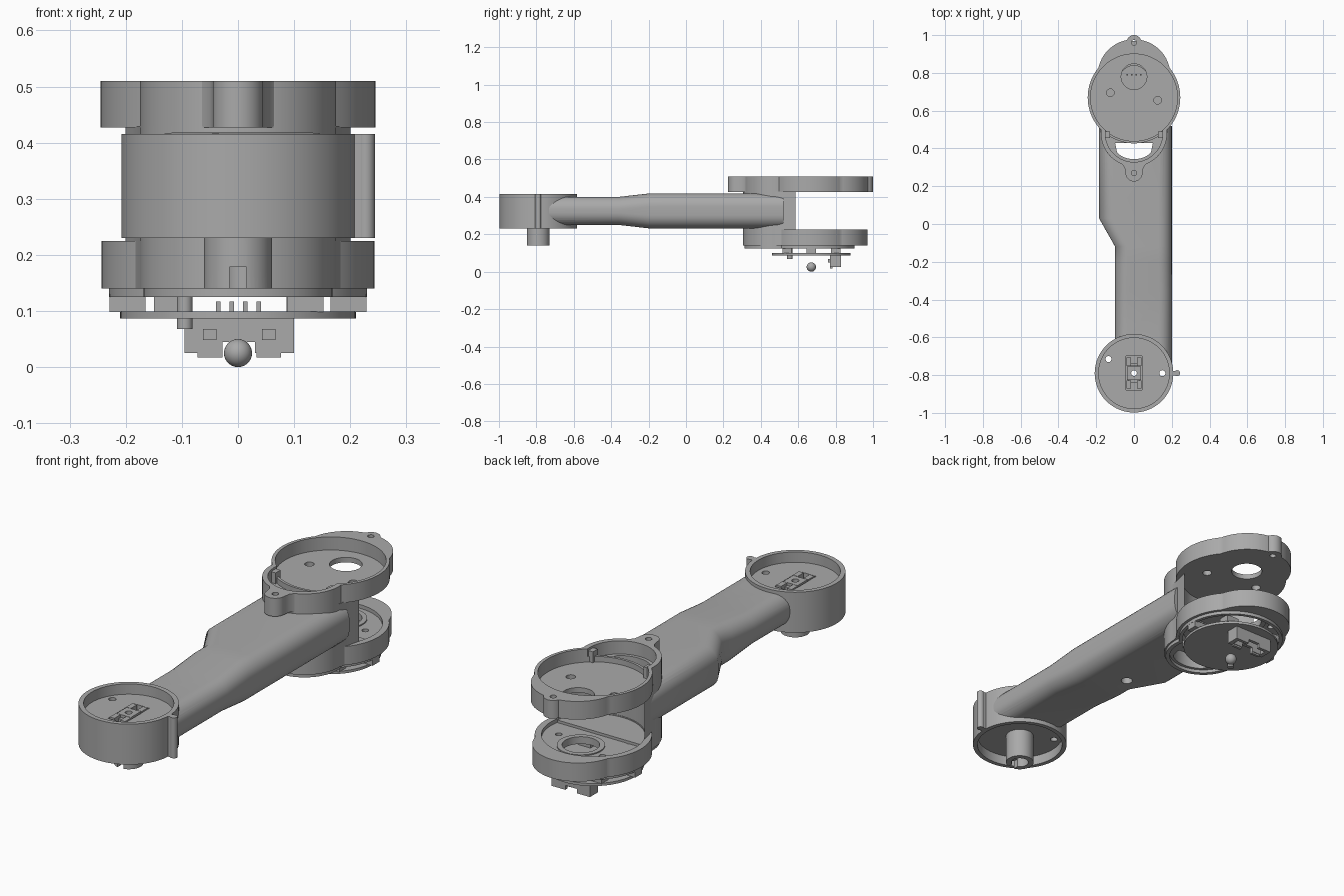
import bpy, bmesh, math
from mathutils import Vector

cube = bpy.data.objects.get("Cube")
if cube:
    bpy.data.objects.remove(cube, do_unlink=True)

gray = bpy.data.materials.new("plain gray")
gray.use_nodes = True
gray.diffuse_color = (0.4, 0.4, 0.4, 1)
gray.node_tree.nodes["Principled BSDF"].inputs["Base Color"].default_value = (0.4, 0.4, 0.4, 1)


def finish(name, bm):
    bmesh.ops.recalc_face_normals(bm, faces=bm.faces)
    mesh = bpy.data.meshes.new(name)
    bm.to_mesh(mesh)
    bm.free()
    mesh.materials.append(gray)
    obj = bpy.data.objects.new(name, mesh)
    bpy.context.scene.collection.objects.link(obj)
    return obj


def loft(name, rings):
    bm = bmesh.new()
    rows = [[bm.verts.new(p) for p in ring] for ring in rings]
    n = len(rows[0])
    for a, b in zip(rows, rows[1:]):
        for i in range(n):
            j = (i + 1) % n
            bm.faces.new((a[i], a[j], b[j], b[i]))
    bm.faces.new(rows[0])
    bm.faces.new(rows[-1])
    return finish(name, bm)


def prism(name, outline, z0, z1):
    return loft(name, [[(x, y, z) for x, y in outline] for z in (z0, z1)])


def arc(x, y, r, a0=0, a1=360, n=64):
    closed = a1 - a0 == 360
    steps = n if closed else n + 1
    angles = [math.radians(a0 + (a1 - a0) * i / n) for i in range(steps)]
    return [(x + r * math.cos(a), y + r * math.sin(a)) for a in angles]


def disc(name, x, y, r, z0, z1, n=64):
    return prism(name, arc(x, y, r, n=n), z0, z1)


def box(name, x0, x1, y0, y1, z0, z1):
    return prism(name, [(x0, y0), (x1, y0), (x1, y1), (x0, y1)], z0, z1)


def combine(obj, tools, operation="DIFFERENCE"):
    for tool in tools:
        mod = obj.modifiers.new("combine", "BOOLEAN")
        mod.operation, mod.solver, mod.object = operation, "EXACT", tool
        bpy.context.view_layer.update()
        graph = bpy.context.evaluated_depsgraph_get()
        mesh = bpy.data.meshes.new_from_object(obj.evaluated_get(graph))
        obj.modifiers.clear()
        obj.data = mesh
        bpy.data.objects.remove(tool, do_unlink=True)
    return obj


def section(y, x0, x1, z0, z1, r):
    # rounded rectangle across the arm
    pts = []
    for cx, cz, a in ((x1 - r, z1 - r, 0), (x0 + r, z1 - r, 90),
                      (x0 + r, z0 + r, 180), (x1 - r, z0 + r, 270)):
        pts += [(px, y, pz) for px, pz in arc(cx, cz, r, a, a + 90, 8)]
    return pts


HUB = 0.67    # joint axis at the rear
CUP = -0.79   # joint axis at the front

# Arm beam, stepped wider toward the rear
arm = loft("arm", [
    section(-0.76, -0.10, 0.20, 0.25, 0.40, 0.065),
    section(-0.36, -0.10, 0.20, 0.25, 0.40, 0.065),
    section(-0.20, -0.10, 0.20, 0.232, 0.418, 0.07),
    section(-0.12, -0.10, 0.20, 0.232, 0.418, 0.07),
    section(0.03, -0.185, 0.20, 0.232, 0.418, 0.07),
    section(0.52, -0.185, 0.20, 0.232, 0.418, 0.07)])
combine(arm, [disc("cut", 0, CUP, 0.197, 0.1, 0.6),
              disc("cut", 0, HUB, 0.22, 0.1, 0.6),
              disc("cut", 0, 0.48, 0.165, 0.1, 0.6),
              disc("cut", 0, -0.05, 0.025, 0.2, 0.27, 24)])

# Column joining the two fork plates
column = prism("fork_column", arc(0, 0.48, 0.175, 180, 360, 40)
               + [(0.19, 0.54), (0.21, 0.63), (-0.21, 0.63), (-0.19, 0.54)], 0.14, 0.43)
wire_slot = [(-0.1, 0.43), (-0.09, 0.38)] + arc(0, 0.48, 0.137, 235, 305, 10) + [(0.09, 0.38), (0.1, 0.43)]
combine(column, [disc("cut", 0, HUB, 0.217, 0.22, 0.6),
                 disc("cut", 0, HUB, 0.215, 0.1, 0.18),
                 prism("cut", wire_slot, 0.1, 0.6)])

# Upper fork plate: round cup, front and rear lobes, screw lugs
upper = disc("upper_fork_plate", 0, HUB, 0.245, 0.427, 0.51, 96)
combine(upper, [disc("lobe", 0, 0.785, 0.193, 0.427, 0.51),
                disc("lobe", 0, 0.48, 0.175, 0.427, 0.51),
                disc("lug", 0, 0.96, 0.04, 0.427, 0.51, 32),
                prism("lug", arc(0, 0.27, 0.045, 180, 360, 20)
                      + [(0.05, 0.30), (0.09, 0.35), (-0.09, 0.35), (-0.05, 0.30)], 0.427, 0.51)],
        "UNION")
combine(upper, [disc("cut", 0, HUB, 0.23, 0.45, 0.6, 96),
                disc("cut", 0, 0.48, 0.152, 0.45, 0.6),
                prism("cut", wire_slot, 0.3, 0.6),
                disc("cut", 0, 0.78, 0.068, 0.3, 0.6, 40),
                disc("cut", -0.125, 0.695, 0.02, 0.3, 0.6, 24),
                disc("cut", 0.125, 0.655, 0.02, 0.3, 0.6, 24),
                disc("cut", 0, 0.96, 0.014, 0.3, 0.6, 20),
                disc("cut", 0, 0.27, 0.014, 0.3, 0.6, 20)])
# Divider rim and clips between the cup and the front lobe
prism("cup_divider", arc(0, HUB, 0.243, 228, 312, 30) + arc(0, HUB, 0.231, 312, 228, 30), 0.445, 0.475)
for side in (-1, 1):
    box("divider_clip", side * 0.14 - 0.012, side * 0.14 + 0.012, 0.455, 0.49, 0.44, 0.5)

# Lower fork plate with shallow seat above and open shell below
lower = disc("lower_fork_plate", 0, HUB, 0.243, 0.14, 0.225, 96)
combine(lower, [disc("lobe", 0, 0.78, 0.19, 0.14, 0.225),
                disc("lobe", 0, 0.48, 0.175, 0.14, 0.225),
                disc("rim", 0, HUB, 0.23, 0.125, 0.15, 96),
                disc("rim", 0, 0.48, 0.168, 0.125, 0.15)], "UNION")
combine(lower, [disc("cut", 0, HUB, 0.215, 0.208, 0.3, 96),
                disc("cut", 0, HUB, 0.215, 0.1, 0.185, 96),
                disc("cut", 0, 0.48, 0.15, 0.1, 0.185),
                prism("cut", wire_slot, 0.1, 0.3),
                disc("cut", 0, 0.76, 0.085, 0.1, 0.3, 48)]
        + [disc("cut", x, y, 0.014, 0.1, 0.3, 20)
           for x, y in ((-0.15, 0.62), (0.14, 0.72), (-0.13, 0.79))])
collar = disc("bearing_collar", 0, 0.76, 0.1, 0.18, 0.213, 48)
combine(collar, [disc("cut", 0, 0.76, 0.078, 0.1, 0.3, 48)])

# Circuit board, its spacers and its plug
disc("circuit_board", 0, HUB, 0.21, 0.087, 0.099, 96)
for x, y in ((-0.197, 0.67), (0.197, 0.67), (0.118, 0.80), (-0.118, 0.80), (0.12, 0.54)):
    box("board_spacer", x - 0.032, x + 0.032, y - 0.025, y + 0.025, 0.098, 0.13)
disc("board_post", -0.095, 0.555, 0.014, 0.068, 0.19, 24)
for x in (-0.035, -0.011, 0.013, 0.037):
    box("plug_pin", x - 0.004, x + 0.004, 0.786, 0.794, 0.098, 0.117)
plug = box("plug_housing", -0.095, 0.1, 0.77, 0.83, 0.025, 0.088)
combine(plug, [box("cut", -0.03, 0.03, 0.76, 0.84, 0.0, 0.045),
               box("cut", -0.075, 0.08, 0.785, 0.815, 0.0, 0.075)])
for x in (-0.05, 0.055):
    box("plug_leg", x - 0.022, x + 0.022, 0.77, 0.782, 0.017, 0.05)
    box("plug_latch", x - 0.012, x + 0.012, 0.76, 0.772, 0.048, 0.068)

# Small ball under the joint axis
bm = bmesh.new()
bmesh.ops.create_uvsphere(bm, u_segments=32, v_segments=16, radius=0.025)
bmesh.ops.translate(bm, verts=bm.verts, vec=Vector((0, HUB, 0.025)))
finish("ball", bm)

# Front cup, open above and below
cup = disc("front_cup", 0, CUP, 0.208, 0.23, 0.415, 96)
combine(cup, [disc("shaft", 0, CUP, 0.061, 0.14, 0.3, 48),
              disc("clip", 0.228, CUP, 0.016, 0.23, 0.415, 24),
              box("clip", 0.195, 0.228, CUP - 0.013, CUP + 0.013, 0.23, 0.415)], "UNION")
ring = disc("cut", 0, CUP, 0.188, 0.1, 0.275, 96)
combine(ring, [disc("cut", 0, CUP, 0.061, 0.0, 0.4, 48)])
combine(cup, [disc("cut", 0, CUP, 0.187, 0.368, 0.6, 96),
              ring,
              disc("cut", 0, CUP, 0.038, 0.1, 0.25, 32),
              disc("cut", 0, CUP, 0.015, 0.1, 0.6, 20),
              box("cut", -0.015, 0.015, -0.9, CUP, 0.1, 0.178),
              disc("cut", -0.135, -0.715, 0.016, 0.1, 0.6, 20),
              disc("cut", 0.15, CUP, 0.016, 0.1, 0.6, 20),
              box("cut", -0.042, 0.042, -0.88, -0.70, 0.32, 0.6)])

# Socket contacts inside the slot
for sy in (-1, 1):
    for sx in (-1, 1):
        x, y = sx * 0.027, CUP + sy * 0.06
        box("socket_contact", x - 0.012, x + 0.012, y - 0.022, y + 0.022, 0.318, 0.372)
    box("socket_bridge", -0.03, 0.03, CUP + sy * 0.045 - 0.008, CUP + sy * 0.045 + 0.008, 0.318, 0.36)
hub = box("socket_hub", -0.036, 0.036, CUP - 0.036, CUP + 0.036, 0.318, 0.372)
combine(hub, [disc("cut", 0, CUP, 0.015, 0.2, 0.5, 20)])

# Smooth the curved walls, keep edges crisp
bpy.ops.object.select_all(action="DESELECT")
for obj in bpy.context.scene.objects:
    if obj.type == "MESH":
        obj.select_set(True)
        bpy.context.view_layer.objects.active = obj
bpy.ops.object.shade_smooth_by_angle(angle=math.radians(30))
